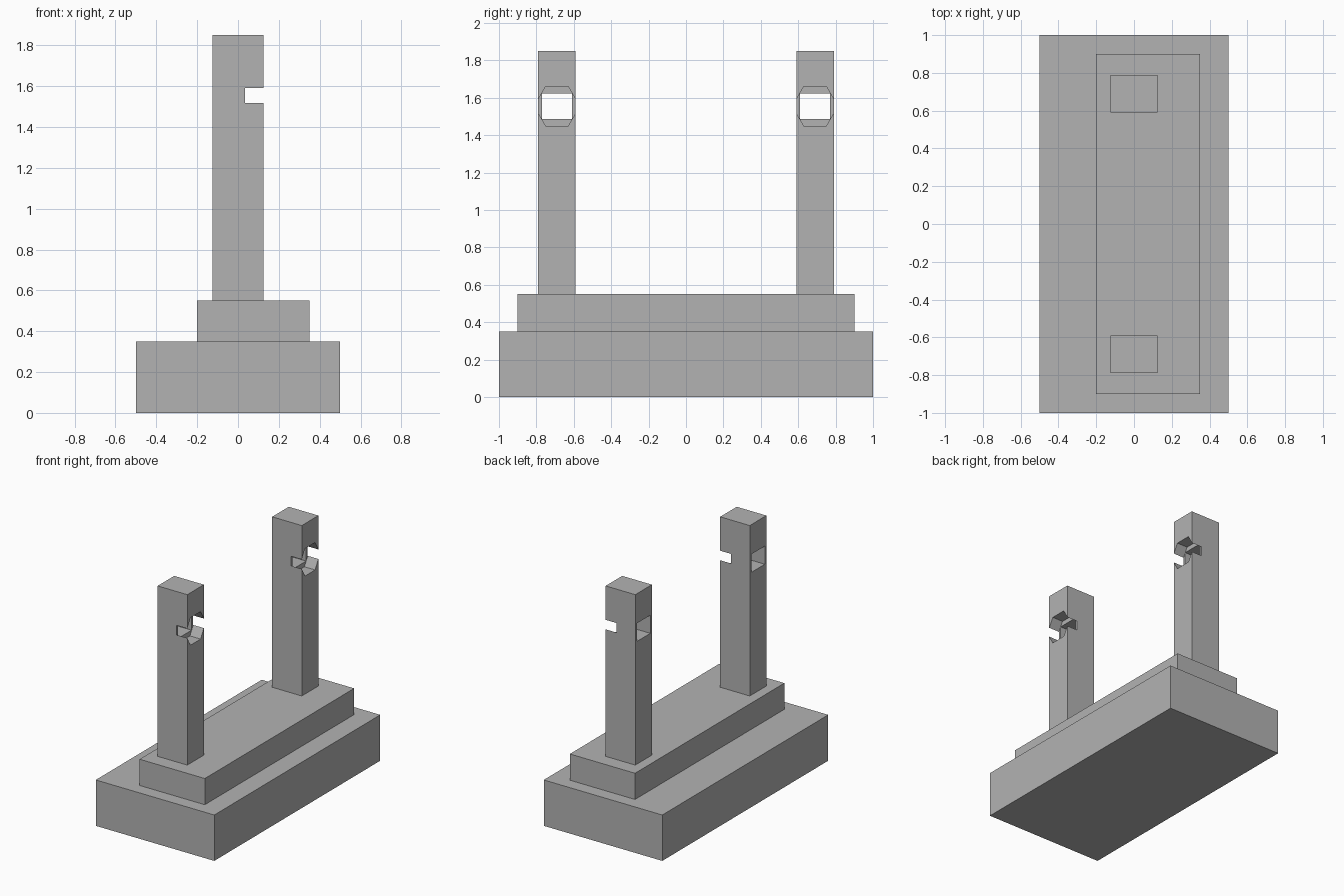
import bpy
import bmesh
import math

if "Cube" in bpy.data.objects:
    bpy.data.objects.remove(bpy.data.objects["Cube"], do_unlink=True)

grey = bpy.data.materials.new("plain_grey")
grey.use_nodes = True
colour = (0.45, 0.45, 0.45, 1)
grey.diffuse_color = colour
grey.node_tree.nodes["Principled BSDF"].inputs["Base Color"].default_value = colour


def prism(name, outline, x0, x1):
    """Extrude a (y, z) outline along x."""
    bm = bmesh.new()
    face = bm.faces.new([bm.verts.new((x0, y, z)) for y, z in outline])
    result = bmesh.ops.extrude_face_region(bm, geom=[face])
    moved = [v for v in result["geom"] if isinstance(v, bmesh.types.BMVert)]
    bmesh.ops.translate(bm, verts=moved, vec=(x1 - x0, 0, 0))
    bmesh.ops.recalc_face_normals(bm, faces=bm.faces)
    mesh = bpy.data.meshes.new(name)
    bm.to_mesh(mesh)
    bm.free()
    mesh.materials.append(grey)
    obj = bpy.data.objects.new(name, mesh)
    bpy.context.collection.objects.link(obj)
    return obj


def rect(y, z, half_y, half_z):
    return [(y + a * half_y, z + b * half_z)
            for a, b in ((-1, -1), (1, -1), (1, 1), (-1, 1))]


def hexagon(y, z, radius):
    return [(y + radius * math.cos(k * math.pi / 3),
             z + radius * math.sin(k * math.pi / 3)) for k in range(6)]


def cut(obj, cutter):
    cutter.hide_render = True
    mod = obj.modifiers.new("cut", "BOOLEAN")
    mod.operation = "DIFFERENCE"
    mod.solver = "EXACT"
    mod.object = cutter
    bpy.context.view_layer.objects.active = obj
    bpy.ops.object.modifier_apply(modifier=mod.name)
    bpy.data.objects.remove(cutter, do_unlink=True)


# Stepped base
prism("base", rect(0, 0.175, 1, 0.175), -0.5, 0.5)
prism("upper_step", rect(0, 0.45, 0.9, 0.1), -0.2, 0.35)

# Posts, each with a hexagonal pocket and a rectangular through hole
hole_z = 1.555
for name, y in (("front_post", -0.69), ("back_post", 0.69)):
    post = prism(name, rect(y, 1.2, 0.1, 0.65), -0.125, 0.125)
    cut(post, prism("pocket_cutter", hexagon(y, hole_z, 0.121), 0.035, 0.2))
    cut(post, prism("hole_cutter", rect(y, hole_z, 0.081, 0.069), -0.2, 0.1))
